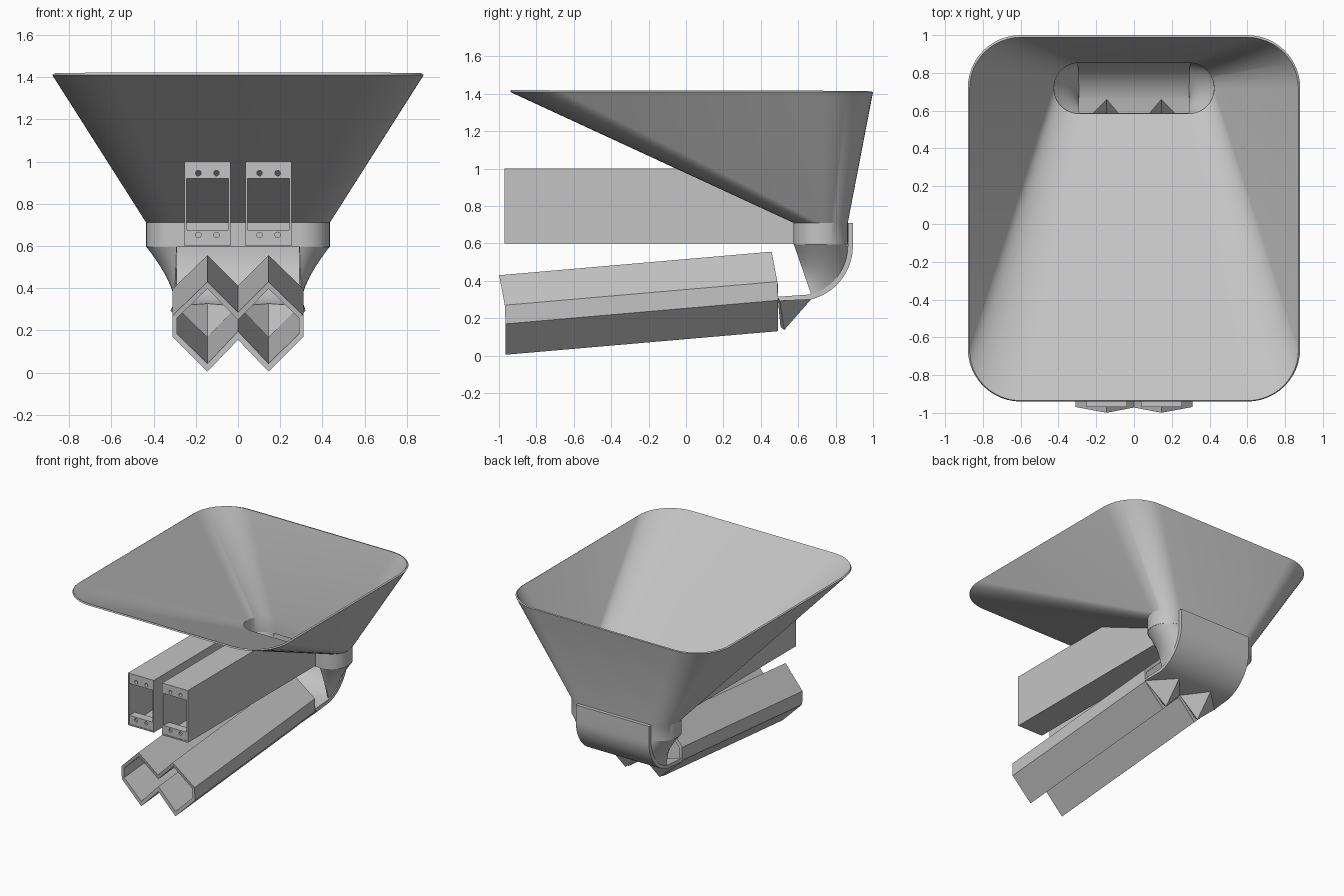
import bpy
import bmesh
from math import sin, cos, pi, radians

cube = bpy.data.objects.get("Cube")
if cube:
    bpy.data.objects.remove(cube, do_unlink=True)

grey = bpy.data.materials.new("plain grey")
grey.use_nodes = True
grey.diffuse_color = (0.55, 0.55, 0.55, 1)
grey.node_tree.nodes["Principled BSDF"].inputs["Base Color"].default_value = (0.55, 0.55, 0.55, 1)


def make(name, verts, faces, fix=False):
    mesh = bpy.data.meshes.new(name)
    mesh.from_pydata(verts, [], faces)
    if fix:
        bm = bmesh.new()
        bm.from_mesh(mesh)
        bmesh.ops.recalc_face_normals(bm, faces=bm.faces)
        bm.to_mesh(mesh)
        bm.free()
    mesh.materials.append(grey)
    obj = bpy.data.objects.new(name, mesh)
    bpy.context.collection.objects.link(obj)
    return obj


def apply(obj, kind, **settings):
    mod = obj.modifiers.new(kind.lower(), kind)
    for key, value in settings.items():
        setattr(mod, key, value)
    bpy.context.view_layer.objects.active = obj
    bpy.ops.object.modifier_apply(modifier=mod.name)


def smooth(obj, angle=30):
    bpy.ops.object.select_all(action='DESELECT')
    obj.select_set(True)
    bpy.context.view_layer.objects.active = obj
    bpy.ops.object.shade_smooth_by_angle(angle=radians(angle))


def bridge(rows, closed=False):
    """Quads between successive rows of equal length."""
    n = len(rows[0])
    faces = []
    for r in range(len(rows) - 1):
        for i in range(n if closed else n - 1):
            j = (i + 1) % n
            faces.append((r * n + i, r * n + j, (r + 1) * n + j, (r + 1) * n + i))
    return [p for row in rows for p in row], faces


def rounded_ring(z, half_x, y0, y1, radius, steps=12):
    mid, half_y = (y0 + y1) / 2, (y1 - y0) / 2
    ring = []
    for k, (sx, sy) in enumerate([(1, 1), (-1, 1), (-1, -1), (1, -1)]):
        for i in range(steps + 1):
            a = (k + i / steps) * pi / 2
            ring.append((sx * (half_x - radius) + radius * cos(a),
                         mid + sy * (half_y - radius) + radius * sin(a), z))
    return ring


def extrude_x(name, profile, x0, x1):
    n = len(profile)
    verts, faces = bridge([[(x, y, z) for y, z in profile] for x in (x0, x1)], True)
    faces += [tuple(range(n)), tuple(range(n, 2 * n))]
    return make(name, verts, faces, True)


def box(name, x0, x1, y0, y1, z0, z1):
    return extrude_x(name, [(y0, z0), (y1, z0), (y1, z1), (y0, z1)], x0, x1)


# Hopper funnel with its collar
rings = [rounded_ring(0.595, 0.435, 0.575, 0.865, 0.144),
         rounded_ring(0.71, 0.435, 0.575, 0.865, 0.144),
         rounded_ring(1.41, 0.88, -0.94, 1.0, 0.28)]
hopper = make("hopper", *bridge(rings, True))
apply(hopper, 'SOLIDIFY', thickness=0.012, offset=-1)
smooth(hopper)

# Curved back plate running into two pointed spouts
R, CY, CZ = 0.265, 0.6, 0.585
path = [(0.865, 0.71)]
for i in range(17):
    a = radians(90 - 77 * i / 16)
    path.append((CY + R * sin(a), CZ - R * cos(a)))
columns = (-0.31, -0.145, 0.145, 0.31)
verts, faces = bridge([[(x, y, z) for x in columns] for y, z in path])
faces = [f[::-1] for f in faces]
b = len(verts)
L = [b - 4, b - 3, b - 2, b - 1]
verts += [(x, 0.49, 0.315) for x in (-0.31, 0, 0.31)]
verts += [(x, 0.505, 0.155) for x in (-0.145, 0.145)]
F, T = [b, b + 1, b + 2], [b + 3, b + 4]
faces += [(L[0], F[0], L[1]), (L[1], F[0], T[0]), (L[1], T[0], F[1]), (L[1], F[1], L[2]),
          (L[2], F[1], T[1]), (L[2], T[1], F[2]), (L[2], F[2], L[3])]
chute = make("chute_plate", verts, faces)
apply(chute, 'SOLIDIFY', thickness=0.027, offset=-1)
smooth(chute, 25)

# Side guides narrowing from the collar ends to the plate
steps = 20
low, high = [], []
for i in range(steps + 1):
    t = i / steps
    phi, a = radians(15 + 75 * t), pi * (t - 0.5)
    low.append((0.302, CY + R * sin(phi), CZ - R * cos(phi)))
    high.append((0.291 + 0.144 * cos(a), 0.72 + 0.144 * sin(a), 0.597))
rows = [[tuple(p + (q - p) * k / 6 for p, q in zip(u, v)) for u, v in zip(low, high)]
        for k in range(7)]
guides = make("side_guides", *bridge(rows))
apply(guides, 'SOLIDIFY', thickness=0.01, offset=-1)
apply(guides, 'MIRROR')
smooth(guides)

# Sloping double trough: hollow twin-diamond section
outer = [(0, 0.155), (0.145, 0.005), (0.31, 0.17), (0.31, 0.27), (0.145, 0.43), (0, 0.285)]
inner = [(0, 0.195), (0.145, 0.042), (0.29, 0.185), (0.29, 0.257), (0.145, 0.397), (0, 0.25)]


def section(half, rear):
    loop = half + [(-x, z) for x, z in half[-2:0:-1]]
    return [(x, -0.965 - max(0, z - 0.25) * 0.19 + rear * 1.457, z + rear * 0.126)
            for x, z in loop]


loops = [section(outer, 0), section(outer, 1), section(inner, 1), section(inner, 0),
         section(outer, 0)]
verts, faces = bridge(loops, True)
n = len(loops[0])
faces = [tuple(i % (4 * n) for i in f) for f in faces]
make("double_trough", verts[:4 * n], faces, True)

# Two hollow support beams, cut at the rear to follow the hopper
profile = [(-0.97, 0.6), (0.575, 0.6), (0.575, 0.71), (-0.05, 1.0), (-0.97, 1.0)]
for side, c in (("left", 0.145), ("right", -0.145)):
    h, w = 0.109, 0.01
    extrude_x(side + "_beam_outer_wall", profile, c + h - w, c + h)
    extrude_x(side + "_beam_inner_wall", profile, c - h, c - h + w)
    box(side + "_beam_floor", c - h + w, c + h - w, -0.97, 0.575, 0.6, 0.61)
    box(side + "_beam_roof", c - h + w, c + h - w, -0.97, -0.04, 0.99, 1.0)

    # Drilled mounting tabs at the open end
    for level, z0, z1, hole_z, depth in (("upper", 0.92, 0.99, 0.945, 0.2),
                                         ("lower", 0.61, 0.675, 0.652, 0.012)):
        tab = box(f"{side}_{level}_tab", c - h + w, c + h - w, -0.966, -0.9, z0, z1)
        for dx in (-0.043, 0.043):
            circle = [(c + dx + 0.013 * cos(k * pi / 8), hole_z + 0.013 * sin(k * pi / 8))
                      for k in range(16)]
            v, f = bridge([[(x, y, z) for x, z in circle] for y in (-1, -0.966 + depth)], True)
            f += [tuple(range(16)), tuple(range(16, 32))]
            cutter = make("hole_cutter", v, f, True)
            cutter.hide_render = True
            apply(tab, 'BOOLEAN', object=cutter, operation='DIFFERENCE', solver='EXACT')
            bpy.data.objects.remove(cutter, do_unlink=True)
